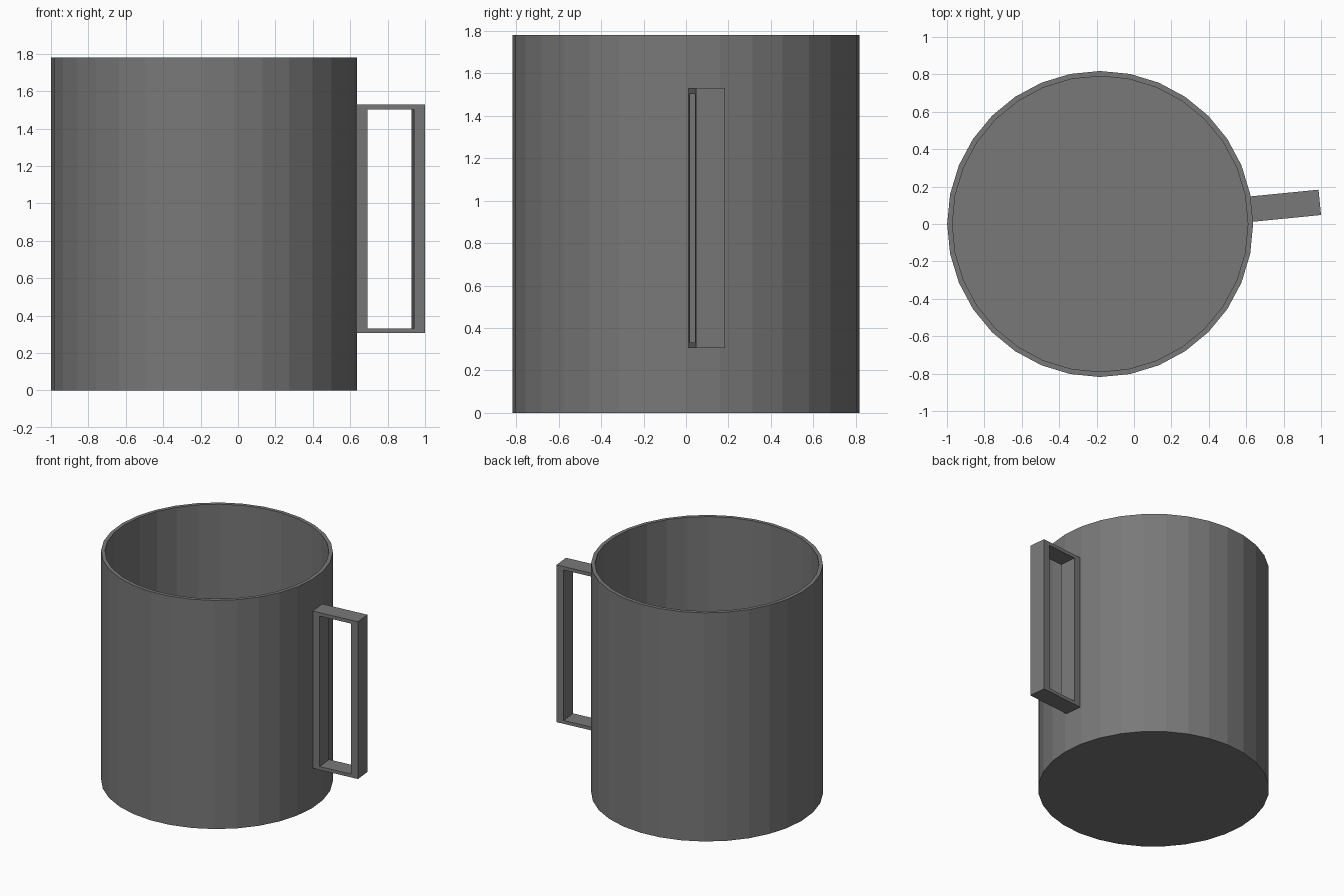
import bpy, bmesh
from math import cos, sin, pi
from mathutils import Matrix

if "Cube" in bpy.data.objects:
    bpy.data.objects.remove(bpy.data.objects["Cube"])

SIDES = 32
CENTRE_X = -0.181
R_OUT, R_IN = 0.818, 0.79
HEIGHT, FLOOR = 1.78, 0.04

# Dark grey for the whole mug
dark_grey = bpy.data.materials.new("dark_grey")
dark_grey.diffuse_color = (0.19, 0.19, 0.19, 1)
dark_grey.use_nodes = True
dark_grey.node_tree.nodes["Principled BSDF"].inputs["Base Color"].default_value = dark_grey.diffuse_color


def finish(bm, name):
    bmesh.ops.recalc_face_normals(bm, faces=bm.faces)
    mesh = bpy.data.meshes.new(name)
    bm.to_mesh(mesh)
    bm.free()
    mesh.materials.append(dark_grey)
    obj = bpy.data.objects.new(name, mesh)
    bpy.context.collection.objects.link(obj)
    obj.location.x = CENTRE_X
    return obj


def bridge(bm, a, b):
    n = len(a)
    for i in range(n):
        j = (i + 1) % n
        bm.faces.new((a[i], a[j], b[j], b[i]))


# Cup body: outer wall, rim, inner wall, closed floor and base
bm = bmesh.new()
rings = []
for r, z in [(R_OUT, 0), (R_OUT, HEIGHT), (R_IN, HEIGHT), (R_IN, FLOOR)]:
    rings.append([bm.verts.new((r * cos(2 * pi * i / SIDES),
                                r * sin(2 * pi * i / SIDES), z))
                  for i in range(SIDES)])
for a, b in zip(rings, rings[1:]):
    bridge(bm, a, b)
bm.faces.new(rings[0])
bm.faces.new(rings[-1])
finish(bm, "cup_body")

# Handle: rectangular frame standing out from one facet of the wall
HALF_WIDTH = 0.068


def rect(bm, r0, r1, z0, z1, y):
    return [bm.verts.new((r, y, z))
            for r, z in [(r0, z0), (r1, z0), (r1, z1), (r0, z1)]]


bm = bmesh.new()
outer, inner = [], []
for y in (-HALF_WIDTH, HALF_WIDTH):
    outer.append(rect(bm, 0.805, 1.18, 0.306, 1.53, y))
    inner.append(rect(bm, 0.87, 1.122, 0.332, 1.503, y))
for a, b in (outer, inner, (outer[0], inner[0]), (outer[1], inner[1])):
    bridge(bm, a, b)
bm.transform(Matrix.Rotation(pi / SIDES, 4, 'Z'))
finish(bm, "handle")
